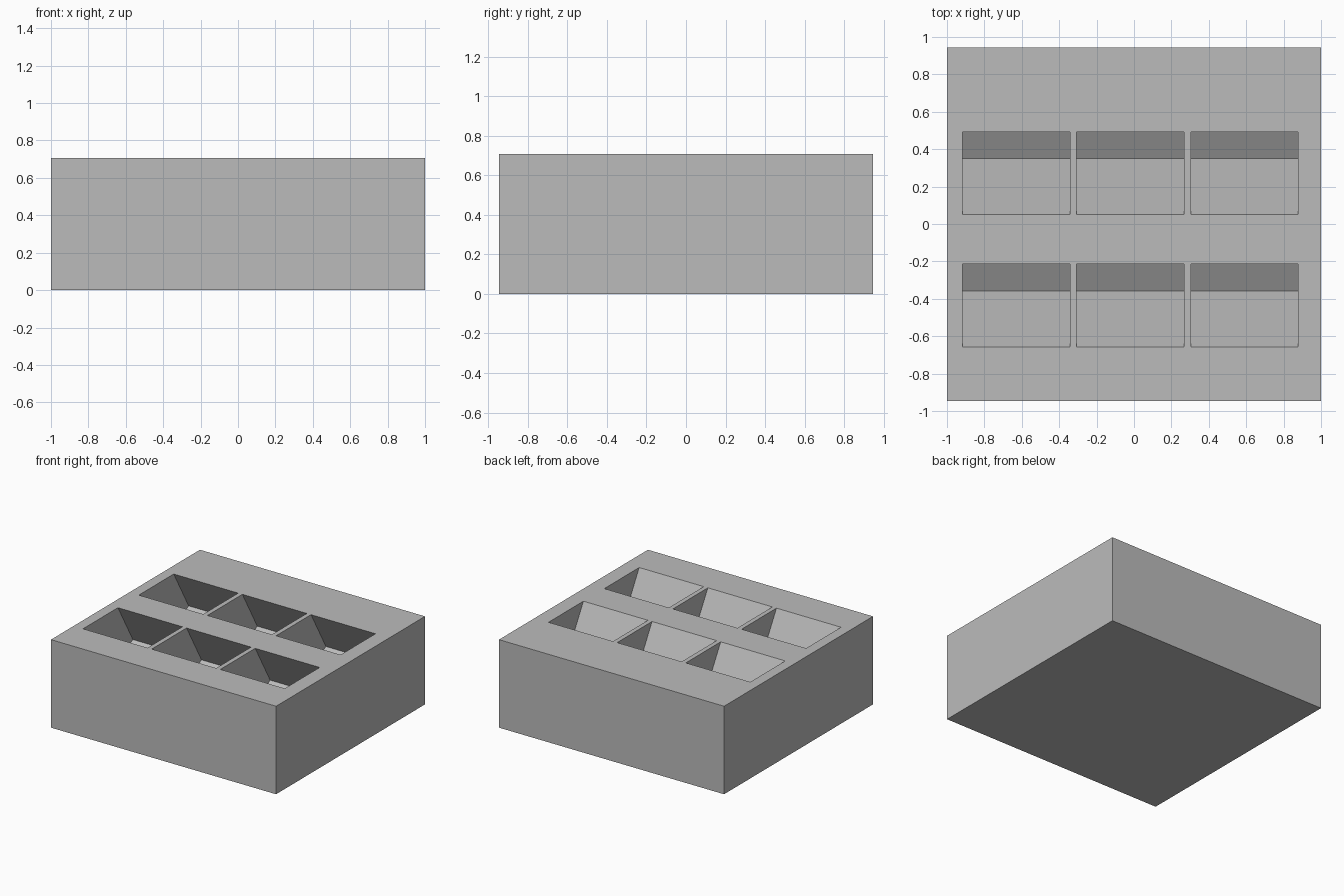
import bpy
import math
from mathutils import Matrix

default = bpy.data.objects.get("Cube")
if default:
    bpy.data.objects.remove(default, do_unlink=True)

HEIGHT = 0.707
TILT = math.radians(30)
POCKET_WIDTH, OPENING, DEPTH = 0.573, 0.443, 0.6
EXTRA = 0.4  # cutter length above the top face

grey = bpy.data.materials.new("plain grey")
grey.use_nodes = True
colour = (0.5, 0.5, 0.5, 1)
grey.diffuse_color = colour
grey.node_tree.nodes["Principled BSDF"].inputs["Base Color"].default_value = colour


def box(name, size, matrix):
    """Box with its front lower edge centred on the local origin."""
    bpy.ops.mesh.primitive_cube_add(size=1)
    obj = bpy.context.object
    obj.name = name
    place = matrix @ Matrix.Translation((0, size[1] / 2, size[2] / 2))
    obj.data.transform(place @ Matrix.Diagonal((*size, 1)))
    obj.data.materials.append(grey)
    return obj


# Solid block
block = box("holder_block", (2, 1.89, HEIGHT), Matrix.Translation((0, -0.945, 0)))

# Tilted rectangular pockets, two rows of three
for row_y in (-0.658, 0.05):
    for column in (-1, 0, 1):
        x = -0.02 + column * 0.61
        floor_edge = Matrix.Translation((x, row_y + DEPTH * math.sin(TILT),
                                         HEIGHT - DEPTH * math.cos(TILT)))
        cutter = box("pocket_cutter",
                     (POCKET_WIDTH, OPENING * math.cos(TILT), DEPTH + EXTRA),
                     floor_edge @ Matrix.Rotation(TILT, 4, "X"))
        cutter.hide_render = True
        cut = block.modifiers.new("pocket", "BOOLEAN")
        cut.operation = "DIFFERENCE"
        cut.solver = "EXACT"
        cut.object = cutter
        bpy.context.view_layer.objects.active = block
        bpy.ops.object.modifier_apply(modifier=cut.name)
        bpy.data.objects.remove(cutter, do_unlink=True)
